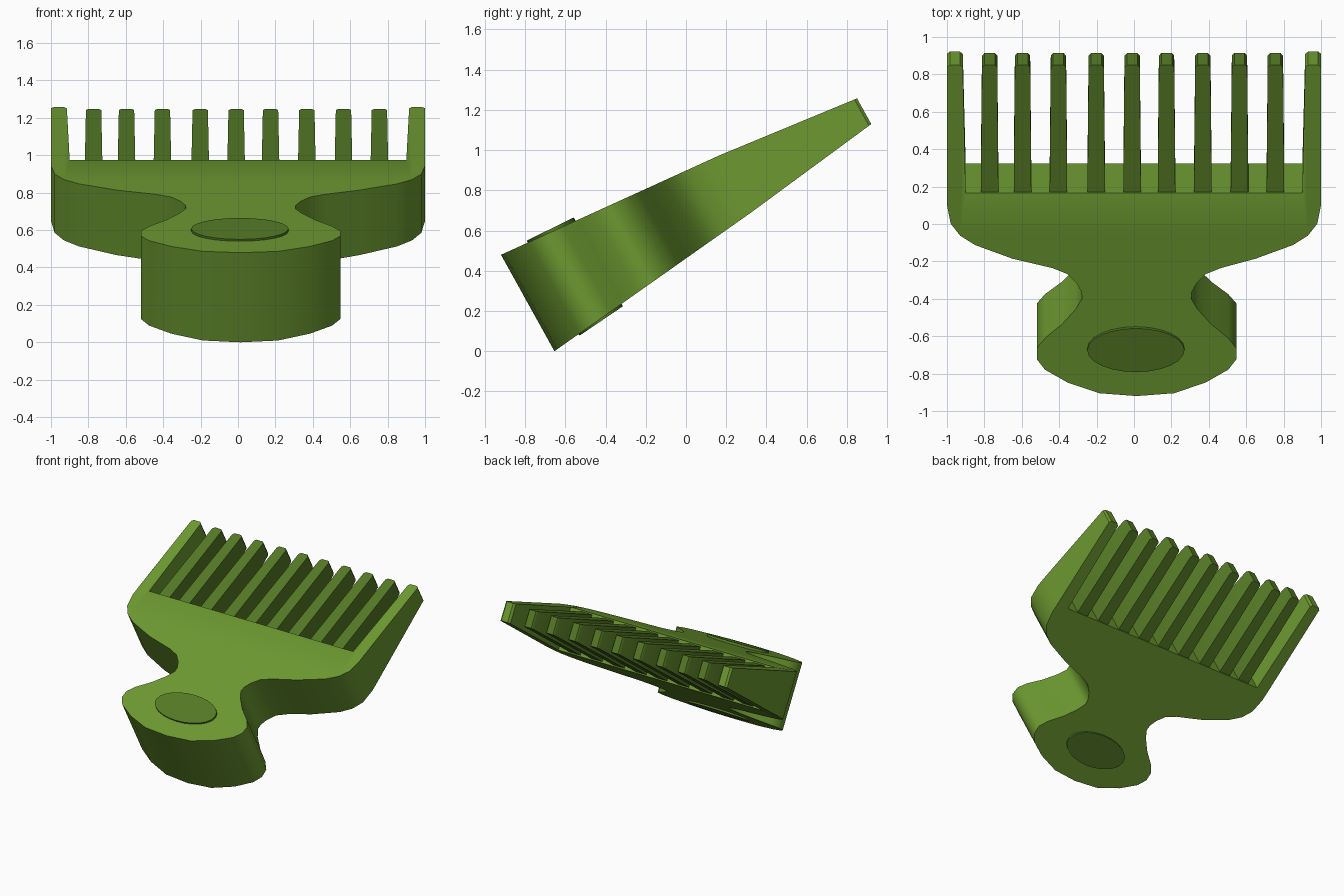
import bpy, bmesh, math
from mathutils import Vector

if "Cube" in bpy.data.objects:
    bpy.data.objects.remove(bpy.data.objects["Cube"])

TILT = math.radians(29)
C, S = math.cos(TILT), math.sin(TILT)
BREAK = 0.62          # where the body ends and the teeth begin


def material(name, rgb):
    m = bpy.data.materials.new(name)
    m.diffuse_color = (*rgb, 1)
    m.use_nodes = True
    m.node_tree.nodes["Principled BSDF"].inputs["Base Color"].default_value = m.diffuse_color
    return m


green = material("leaf_green", (0.150, 0.318, 0.030))
dark = material("dark_green", (0.092, 0.195, 0.019))


def lerp(pts, u):
    """Piecewise linear thickness profile, extended past its ends."""
    for (u0, v0), (u1, v1) in zip(pts, pts[1:]):
        if u <= u1 or (u1, v1) == pts[-1]:
            return v0 + (v1 - v0) * (u - u0) / (u1 - u0)


TOP = [(-0.5695, 0.870), (BREAK, 0.776), (1.356, 0.692)]
BOTTOM = [(-0.5695, 0.322), (BREAK, 0.451), (1.356, 0.546)]


def place(x, u, v):
    """Tilted comb coordinates (across, along, thickness) to world."""
    return Vector((x, C * u - S * v, S * u + C * v - 0.0055))


def slab(name, outline, mat, top=TOP, bottom=BOTTOM, inset=0.0, cut=False):
    """Extrude a flat outline between the two thickness profiles."""
    bm = bmesh.new()
    bm.faces.new([bm.verts.new((x, u, 0)) for x, u in outline])
    if cut:
        bmesh.ops.bisect_plane(bm, geom=bm.verts[:] + bm.edges[:] + bm.faces[:],
                               plane_co=(0, BREAK, 0), plane_no=(0, 1, 0))
    lower = bm.verts[:]
    ret = bmesh.ops.extrude_face_region(bm, geom=bm.faces[:])
    upper = {g for g in ret["geom"] if isinstance(g, bmesh.types.BMVert)}
    for v in bm.verts:
        x, u, _ = v.co
        h = lerp(top, u) - inset if v in upper else lerp(bottom, u) + inset
        v.co = place(x, u, h)
    bmesh.ops.recalc_face_normals(bm, faces=bm.faces[:])
    me = bpy.data.meshes.new(name)
    bm.to_mesh(me)
    bm.free()
    me.materials.append(mat)
    me.shade_smooth()
    me.set_sharp_from_angle(angle=math.radians(40))
    ob = bpy.data.objects.new(name, me)
    bpy.context.collection.objects.link(ob)
    return ob


# Body: round grip, narrow neck, wide shoulders and the two outer arms
half = [(0.20, -0.553), (0.37, -0.49), (0.49, -0.415), (0.533, -0.355),
        (0.533, -0.29), (0.49, -0.23), (0.40, -0.15), (0.325, -0.06),
        (0.292, 0.0), (0.295, 0.04), (0.32, 0.09), (0.37, 0.145),
        (0.45, 0.18), (0.65, 0.235), (0.85, 0.315), (0.93, 0.37),
        (0.98, 0.44), (1.0, 0.55), (1.0, 1.342), (0.985, 1.356),
        (0.930, 1.356), (0.915, 1.340), (0.90, BREAK)]
off = lambda x: 0.014 if abs(x) < 0.6 else 0.0     # grip sits slightly right
outline = [(0.014, -0.5695)] + [(x + off(x), u) for x, u in half]
outline += [(-x + off(x), u) for x, u in reversed(half)]
slab("comb_body", outline, green, cut=True)

# Inner teeth, slightly thinner than the arms
for i, cx in enumerate([-0.772, -0.596, -0.404, -0.202, -0.010,
                        0.174, 0.368, 0.564, 0.756]):
    tooth = [(-0.047, BREAK - 0.015), (0.047, BREAK - 0.015), (0.041, 1.335),
             (0.028, 1.352), (-0.028, 1.352), (-0.041, 1.335)]
    slab(f"tooth_{i + 1}", [(cx + x, u) for x, u in tooth], dark, inset=0.009)

# Oval pin through the grip, just proud of both faces
N = 24
oval = [(0.01 + 0.26 * math.cos(2 * math.pi * k / N),
         -0.293 + 0.13 * math.sin(2 * math.pi * k / N)) for k in range(N)]
slab("grip_pin", oval, dark, top=[(-0.424, 0.870), (-0.167, 0.857)],
     bottom=[(-0.424, 0.329), (-0.167, 0.352)])
